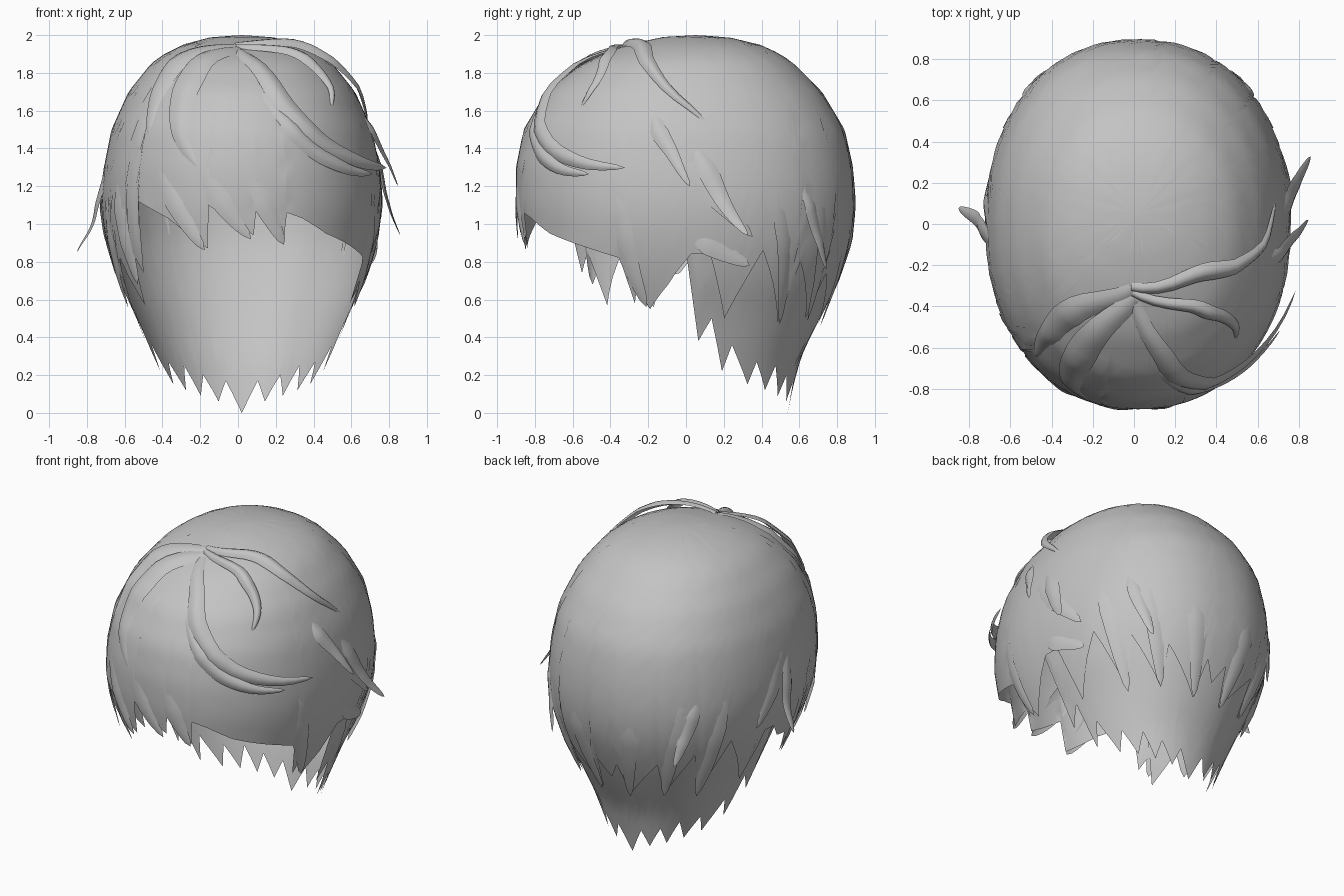
import bpy, bmesh, math
from mathutils import Vector

cube = bpy.data.objects.get("Cube")
if cube:
    bpy.data.objects.remove(cube, do_unlink=True)

# One grey material
grey = bpy.data.materials.new("hair_grey")
grey.use_nodes = True
grey.diffuse_color = (0.55, 0.55, 0.55, 1)
bsdf = grey.node_tree.nodes["Principled BSDF"]
bsdf.inputs["Base Color"].default_value = (0.55, 0.55, 0.55, 1)
bsdf.inputs["Roughness"].default_value = 0.7

# Head profile: height, half width, front y, back y
PROFILE = [
    (2.00, 0.00, 0.05, 0.05), (1.99, 0.16, -0.12, 0.22), (1.95, 0.31, -0.31, 0.39),
    (1.90, 0.41, -0.44, 0.50), (1.85, 0.48, -0.55, 0.57), (1.70, 0.60, -0.74, 0.72),
    (1.50, 0.69, -0.86, 0.84), (1.30, 0.73, -0.90, 0.885), (1.10, 0.745, -0.90, 0.90),
    (0.90, 0.72, -0.87, 0.88), (0.70, 0.66, -0.80, 0.81), (0.50, 0.57, -0.70, 0.72),
    (0.30, 0.49, -0.55, 0.62), (0.10, 0.40, -0.45, 0.57), (0.00, 0.37, -0.42, 0.55)]
CENTRE_X = 0.02


def lerp_keys(keys, t):
    """Linear lookup in a list of (t, value) sorted by t."""
    for (t0, v0), (t1, v1) in zip(keys, keys[1:]):
        if t <= t1:
            return v0 + (v1 - v0) * max(0, t - t0) / (t1 - t0)
    return keys[-1][1]


def outward(p):
    """Direction pointing away from the head."""
    return Vector((p.x - CENTRE_X, p.y, max(0, p.z - 1.2) * 0.9)).normalized()


def on_head(angle, z, lift=0.0):
    """Point on the head; angle 0 = front, 90 = +x, 180 = back."""
    rows = PROFILE[::-1]
    a, yf, yb = (lerp_keys([(r[0], r[i]) for r in rows], z) for i in (1, 2, 3))
    s, c = math.sin(math.radians(angle)), math.cos(math.radians(angle))
    s = math.copysign(abs(s) ** 0.92, s)
    c = math.copysign(abs(c) ** 0.92, c)
    p = Vector((CENTRE_X + a * s, (yf + yb) / 2 - (yb - yf) / 2 * c, z))
    return p + outward(p) * lift


def make_grid(name, columns):
    """Skin a list of equal-length point columns."""
    bm = bmesh.new()
    grid = [[bm.verts.new(p) for p in col] for col in columns]
    for l, r in zip(grid, grid[1:]):
        for k in range(len(l) - 1):
            bm.faces.new((l[k + 1], r[k + 1], r[k], l[k]))
    bmesh.ops.remove_doubles(bm, verts=bm.verts, dist=0.0005)
    mesh = bpy.data.meshes.new(name)
    bm.to_mesh(mesh)
    bm.free()
    mesh.materials.append(grey)
    obj = bpy.data.objects.new(name, mesh)
    bpy.context.collection.objects.link(obj)
    bpy.ops.object.select_all(action='DESELECT')
    obj.select_set(True)
    bpy.context.view_layer.objects.active = obj
    bpy.ops.object.shade_smooth_by_angle(angle=math.radians(50))


def shell(name, hem, top, rows, power, lift):
    """Layer of hair from the top height down to a jagged hem."""
    angles = {a for a, _ in hem}
    a = hem[0][0]
    while a < hem[-1][0]:
        if min(abs(a - k) for k in angles) > 1:
            angles.add(a)
        a += 3
    cols = []
    for a in sorted(angles):
        low = lerp_keys(hem, a)
        cols.append([on_head(a, top - (top - low) * (k / rows) ** power, lift)
                     for k in range(rows + 1)])
    make_grid(name, cols)


def spline(pts, t):
    """Catmull-Rom through tuples."""
    n = len(pts) - 1
    i = min(int(t * n), n - 1)
    u = t * n - i
    p0, p1, p2, p3 = pts[max(i - 1, 0)], pts[i], pts[i + 1], pts[min(i + 2, n)]
    return [0.5 * (2 * b + (c - a) * u + (2 * a - 5 * b + 4 * c - d) * u * u
                   + (3 * b - a - 3 * c + d) * u ** 3) for a, b, c, d in zip(p0, p1, p2, p3)]


def lock(name, path, width, ridge, root=0.35, steps=18):
    """Tapered ridged strand; path of (angle, z, lift), root = relative width at its start."""
    pts = []
    for i in range(steps + 1):
        ang, z, lift = spline(path, i / steps)
        pts.append(on_head(ang, min(z, 1.995), lift))
    cols = [[] for _ in range(5)]
    for i, p in enumerate(pts):
        t = i / steps
        tan = (pts[min(i + 1, steps)] - pts[max(i - 1, 0)]).normalized()
        nor = outward(p)
        side = nor.cross(tan).normalized()
        size = (root + (1 - root) * min(1, t * 2.5)) * (1 - t) ** 0.6
        for j, col in enumerate(cols):
            s = j / 2 - 1
            col.append(p + side * s * width / 2 * size
                       + nor * (ridge * (1 - s * s) - 0.012 * s * s) * size)
    make_grid(name, cols)


# Outer cap with fringe, side locks and ragged back edge
back_left = [(97, .84), (104, .50), (116, .86), (131, .48), (134, .80),
             (150, .50), (153, .74), (171, .47), (175, .70)]
front = [(-49, .74), (-46, 1.12), (-42, 1.10), (-30, 1.03), (-13, .87), (-12, 1.10),
         (4, .94), (5, 1.10), (16, .90), (17, 1.06), (24, 1.03), (36, .95), (53, .88),
         (60, .85), (67, .82), (70, .58), (72, .66), (76, .55), (84, .68), (91, .84)]
side_right = [(-92, .84), (-88, .74), (-82, .72), (-76, .55), (-72, .64), (-67, .82),
              (-57, .57), (-54, .85)]
hem = ([(-180, .58)] + [(-a, z) for a, z in reversed(back_left)] + side_right
       + front + back_left + [(180, .58)])
shell("outer_hair_cap", hem, 2.0, 22, 1.9, 0)

# Tapering nape layer under the cap
half = [(90, .82), (93, .38), (99, .50), (104, .22), (109, .36), (120, .15), (125, .27),
        (134, .12), (140, .25), (148, .09), (154, .20), (163, .06), (170, .17)]
nape = half + [(180, 0.0)] + [(360 - a, z) for a, z in reversed(half)]
shell("nape_hair_layer", nape, 1.12, 12, 1, -0.012)

# Strands sweeping out from the parting
parting = [
    ("parting_lock_left_back", [(-5, 1.95, .0), (44, 1.935, .03), (66, 1.87, .03), (82, 1.73, .03), (97, 1.54, .0)], .13, .03),
    ("parting_lock_left_middle", [(-4, 1.94, .0), (32, 1.895, .03), (45, 1.82, .03), (50, 1.72, .02), (47, 1.62, .0)], .11, .03),
    ("parting_lock_left_front", [(-2, 1.92, .0), (10, 1.80, .02), (20, 1.60, .015), (36, 1.42, .015), (56, 1.32, .04), (73, 1.29, .07)], .17, .025),
    ("parting_lock_left_low", [(8, 1.72, -.01), (17, 1.56, .005), (30, 1.39, .01), (46, 1.29, .03), (60, 1.26, .06)], .14, .02),
    ("parting_lock_right_front", [(-2, 1.93, .0), (-22, 1.85, .03), (-28, 1.66, .015), (-25, 1.46, .005), (-16, 1.29, -.005)], .22, .02),
    ("parting_lock_right_middle", [(-4, 1.945, .0), (-38, 1.87, .025), (-45, 1.68, .01), (-43, 1.46, -.005)], .20, .018)]
for name, path, w, r in parting:
    lock(name, path, w, r)

# Loose flicks at the sides and back, standing off the head
flicks = [
    ("flick_right", [(-84, 1.40, -.02), (-88, 1.18, .01), (-91, 1.00, .06), (-93, .85, .17)], .16),
    ("flick_left_back", [(90, 1.50, -.02), (96, 1.30, .01), (101, 1.10, .05), (106, .94, .15)], .15),
    ("flick_left_upper", [(78, 1.65, -.02), (82, 1.50, .01), (87, 1.36, .04), (91, 1.20, .09)], .13),
    ("flick_left_rear", [(132, 1.30, -.02), (136, 1.10, .0), (140, .92, .02), (144, .76, .07)], .14),
    ("flick_right_rear", [(-132, 1.30, -.02), (-136, 1.10, .0), (-140, .92, .02), (-144, .76, .07)], .14)]
for name, path, w in flicks:
    lock(name, path, w, 0.01, 0.1)

# Flat locks laid over the fringe, sides and back: start angle/z, end angle/z
overlays = [("fringe_lock", -36, 1.45, -14, .86), ("fringe_lock", -16, 1.42, 3, .92),
            ("fringe_lock", 2, 1.38, 16, .89),
            ("side_lock", 86, 1.50, 111, .93), ("side_lock", 92, .98, 111, .78),
            ("side_lock", -86, 1.50, -104, .90), ("side_lock", -60, 1.35, -54, .68),
            ("side_lock", 66, 1.25, 75, .56), ("side_lock", -72, 1.25, -78, .56),
            ("back_lock", 122, 1.35, 131, .47), ("back_lock", 142, 1.35, 150, .49),
            ("back_lock", -122, 1.35, -131, .47), ("back_lock", -142, 1.35, -150, .49),
            ("back_lock", 165, 1.25, 171, .46), ("back_lock", -165, 1.25, -171, .46)]
for i, (name, a0, z0, a1, z1) in enumerate(overlays):
    path = [(a0 + (a1 - a0) * t ** 1.5, z0 + (z1 - z0) * t, 0.03 * t - 0.012)
            for t in (0, .33, .67, 1)]
    lock(f"{name}_{i + 1}", path, 0.19, 0.004, 0.1, 12)
